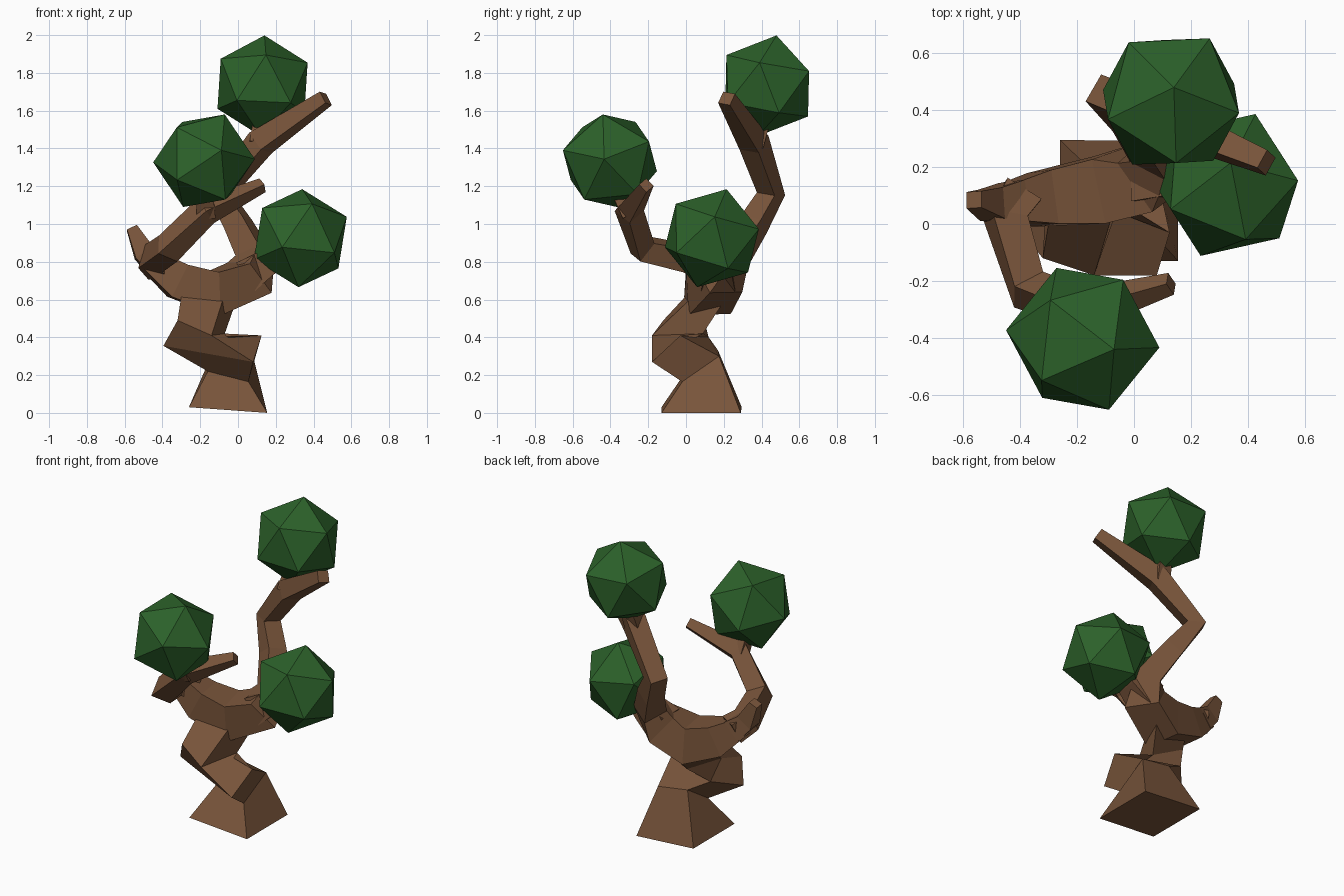
import bpy, bmesh
from mathutils import Vector, Matrix

if "Cube" in bpy.data.objects:
    bpy.data.objects.remove(bpy.data.objects["Cube"])


def material(name, rgb):
    m = bpy.data.materials.new(name)
    m.diffuse_color = (*rgb, 1)
    m.use_nodes = True
    m.node_tree.nodes["Principled BSDF"].inputs["Base Color"].default_value = m.diffuse_color
    return m


BARK = material("bark", (0.19, 0.09, 0.043))
LEAF = material("leaf", (0.025, 0.12, 0.023))


def finish(name, bm, mat):
    bmesh.ops.recalc_face_normals(bm, faces=bm.faces)
    me = bpy.data.meshes.new(name)
    bm.to_mesh(me)
    bm.free()
    me.materials.append(mat)
    ob = bpy.data.objects.new(name, me)
    bpy.context.collection.objects.link(ob)
    return ob


def loft(name, rings):
    """Skin four-sided rings into a closed solid."""
    bm = bmesh.new()
    vs = [[bm.verts.new(p) for p in r] for r in rings]
    for a, b in zip(vs, vs[1:]):
        for i in range(4):
            j = (i + 1) % 4
            bm.faces.new((a[i], a[j], b[j], b[i]))
    bm.faces.new(vs[0])
    bm.faces.new(vs[-1])
    return finish(name, bm, BARK)


def limb(name, pts, up=(0, 0, 1)):
    """Square-section branch through (x, y, z, half width) points."""
    c = [Vector(p[:3]) for p in pts]
    n = Vector(up)
    rings = []
    for i, p in enumerate(pts):
        t = Vector()
        if i > 0:
            t += (c[i] - c[i - 1]).normalized()
        if i < len(c) - 1:
            t += (c[i + 1] - c[i]).normalized()
        t.normalize()
        n = (n - t * n.dot(t)).normalized()
        s = t.cross(n)
        rings.append([c[i] + p[3] * (a * n + b * s)
                      for a, b in ((1, 1), (1, -1), (-1, -1), (-1, 1))])
    return loft(name, rings)


def basis(a, b):
    a = Vector(a).normalized()
    b = Vector(b)
    b = (b - a * b.dot(a)).normalized()
    return Matrix((a, b, a.cross(b))).transposed()


def foliage(name, centre, tip, side, r=0.271):
    """Icosahedron turned so two neighbouring corners point along tip and side."""
    bm = bmesh.new()
    bmesh.ops.create_icosphere(bm, subdivisions=1, radius=r)
    top = max(bm.verts, key=lambda v: v.co.z)
    near = top.link_edges[0].other_vert(top)
    rot = basis(tip, side) @ basis(top.co, near.co).transposed()
    bmesh.ops.transform(bm, matrix=Matrix.Translation(centre) @ rot.to_4x4(), verts=bm.verts)
    return finish(name, bm, LEAF)


# Twisted trunk: flared foot, pinched neck, bulging elbow, crown
loft("trunk", [
    [(-.26, -.13, .03), (.155, -.13, 0), (.155, .29, 0), (-.26, .295, .03)],
    [(-.16, 0, .22), (.055, -.02, .165), (.08, .175, .30), (-.13, .17, .33)],
    [(-.395, -.03, .355), (.08, -.18, .27), (.125, -.03, .41), (-.26, .12, .40)],
    [(-.32, -.12, .49), (-.14, -.18, .41), (-.07, .09, .42), (-.31, .08, .55)],
    [(-.30, 0, .62), (-.08, .02, .60), (0, .22, .62), (-.26, .19, .66)],
])

# Long branch: crosses the fork, then zigzags up the back
limb("fork_and_back_branch", [
    (-.47, .07, .81, .06), (-.32, .09, .70, .095), (-.12, .12, .635, .115),
    (.06, .17, .715, .105), (.09, .24, .83, .075), (.0, .36, 1.0, .06),
    (-.095, .45, 1.16, .055), (.12, .36, 1.43, .06), (.465, .215, 1.665, .036)])

# Left branch sweeping to the front, and short side stubs
limb("front_branch", [
    (-.40, .10, .77, .07), (-.45, .02, .815, .065), (-.37, -.23, .87, .06),
    (-.17, -.30, 1.07, .055), (.13, -.21, 1.205, .028)])
limb("left_stub", [(-.42, .08, .78, .07), (-.50, .07, .85, .055), (-.562, .085, .98, .029)])
limb("right_stub", [(.04, .17, .72, .09), (.16, .17, .80, .07), (.30, .14, .92, .04)])

# Hidden twigs carrying the leaf balls
limb("front_twig", [(-.17, -.29, 1.05, .05), (-.18, -.39, 1.25, .04)], (0, 1, 0))
limb("top_twig", [(.11, .36, 1.42, .05), (.13, .42, 1.6, .04)], (0, 1, 0))

# Leaf balls
foliage("top_foliage", (.13, .43, 1.732), (.01, .05, .27), (.247, -.045, .11))
foliage("front_foliage", (-.18, -.403, 1.335), (.11, -.037, .245), (.27, -.032, .023))
foliage("right_foliage", (.33, .137, .925), (.01, .08, .265), (.258, .015, .115))
